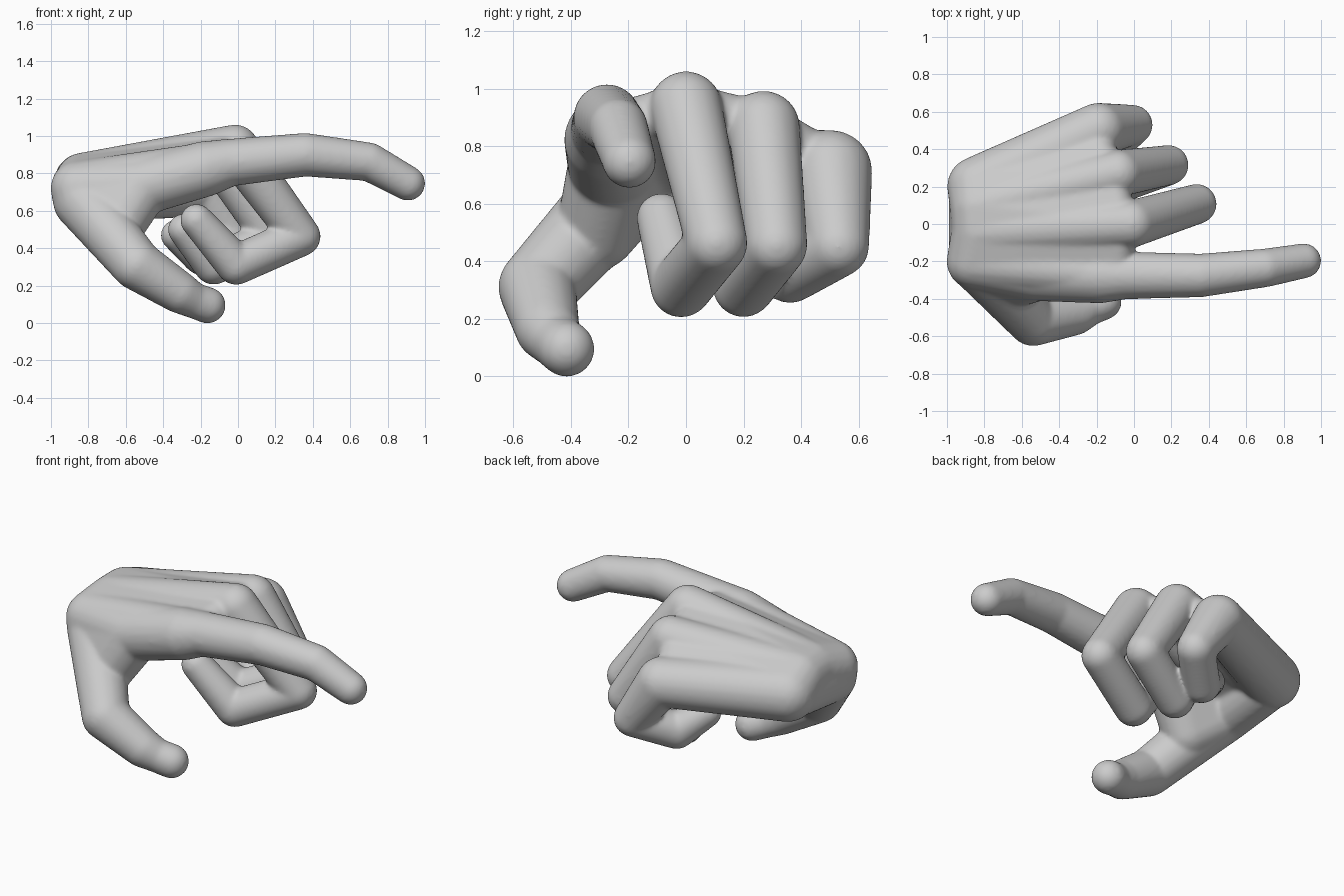
import bpy, bmesh
from mathutils import Vector

cube = bpy.data.objects.get("Cube")
if cube:
    bpy.data.objects.remove(cube, do_unlink=True)

skin = bpy.data.materials.new("plain_grey")
skin.use_nodes = True
grey = (0.6, 0.6, 0.6, 1)
skin.diffuse_color = grey
skin.node_tree.nodes["Principled BSDF"].inputs["Base Color"].default_value = grey

# Points of one unit ball, scaled to every joint
ball = bmesh.new()
bmesh.ops.create_icosphere(ball, subdivisions=3, radius=1)
ball_points = [v.co.copy() for v in ball.verts]
ball.free()

bm = bmesh.new()


def hull(*joints):
    """Wrap a convex skin round joints given as (x, y, z, radius)."""
    verts = [bm.verts.new(Vector(j[:3]) + p * j[3]) for j in joints for p in ball_points]
    result = bmesh.ops.convex_hull(bm, input=verts)
    spare = set(result["geom_interior"]) | set(result["geom_unused"])
    spare = [v for v in spare if isinstance(v, bmesh.types.BMVert) and v.is_valid]
    bmesh.ops.delete(bm, geom=spare, context="VERTS")


def chain(joints):
    for a, b in zip(joints, joints[1:]):
        hull(a, b)


def thinner(joint, factor, shift=0):
    x, y, z, r = joint
    return (x + shift, y, z, r * factor)


# Each finger: wrist end, knuckle, middle joint, last joint, tip
index = [(-0.855, -0.2, 0.72, 0.148), (-0.05, -0.275, 0.857, 0.128),
         (0.36, -0.275, 0.9, 0.117), (0.70, -0.235, 0.862, 0.104), (0.908, -0.197, 0.747, 0.094)]
middle = [(-0.825, -0.04, 0.76, 0.152), (-0.015, 0.0, 0.935, 0.127),
          (0.335, 0.107, 0.463, 0.108), (-0.01, -0.017, 0.311, 0.108), (-0.222, -0.085, 0.55, 0.088)]
ring = [(-0.83, 0.085, 0.757, 0.153), (-0.085, 0.27, 0.867, 0.127),
        (0.185, 0.315, 0.455, 0.108), (-0.13, 0.2, 0.312, 0.108), (-0.29, 0.12, 0.5, 0.086)]
little = [(-0.837, 0.2, 0.7, 0.163), (-0.19, 0.505, 0.713, 0.144),
          (-0.007, 0.53, 0.452, 0.108), (-0.19, 0.362, 0.36, 0.107), (-0.33, 0.27, 0.47, 0.084)]
thumb = [(-0.83, -0.205, 0.655, 0.16), (-0.54, -0.518, 0.31, 0.136),
         (-0.315, -0.482, 0.165, 0.113), (-0.24, -0.449, 0.122, 0.096), (-0.163, -0.415, 0.095, 0.098)]

fingers = [index, middle, ring, little]
for finger in fingers + [thumb]:
    chain(finger)

# Palm: webs between neighbouring fingers, full at the wrist
for a, b in zip(fingers, fingers[1:]):
    hull(a[0], b[0], thinner(a[1], 0.68, -0.05), thinner(b[1], 0.68, -0.05))
hull(thumb[0], thinner(middle[0], 0.95), thinner(ring[0], 0.95), thinner(little[0], 0.95))

# Thick index side of the palm
index_pad = (-0.52, -0.255, 0.73, 0.158)
index_root = (-0.18, -0.275, 0.823, 0.15)
hull(thumb[0], index[0], index_pad)
hull(index_pad, index_root)
hull(index_root, index[1])

# Web between thumb and index finger
hull(thumb[0], (-0.65, -0.31, 0.51, 0.142), index_pad)

bmesh.ops.recalc_face_normals(bm, faces=bm.faces)
mesh = bpy.data.meshes.new("hand")
bm.to_mesh(mesh)
bm.free()
mesh.materials.append(skin)
hand = bpy.data.objects.new("hand", mesh)
bpy.context.collection.objects.link(hand)

# Fuse the parts into one smooth skin
remesh = hand.modifiers.new("fuse", "REMESH")
remesh.mode = "VOXEL"
remesh.voxel_size = 0.01
remesh.use_smooth_shade = True
soften = hand.modifiers.new("soften", "SMOOTH")
soften.factor = 0.5
soften.iterations = 20
